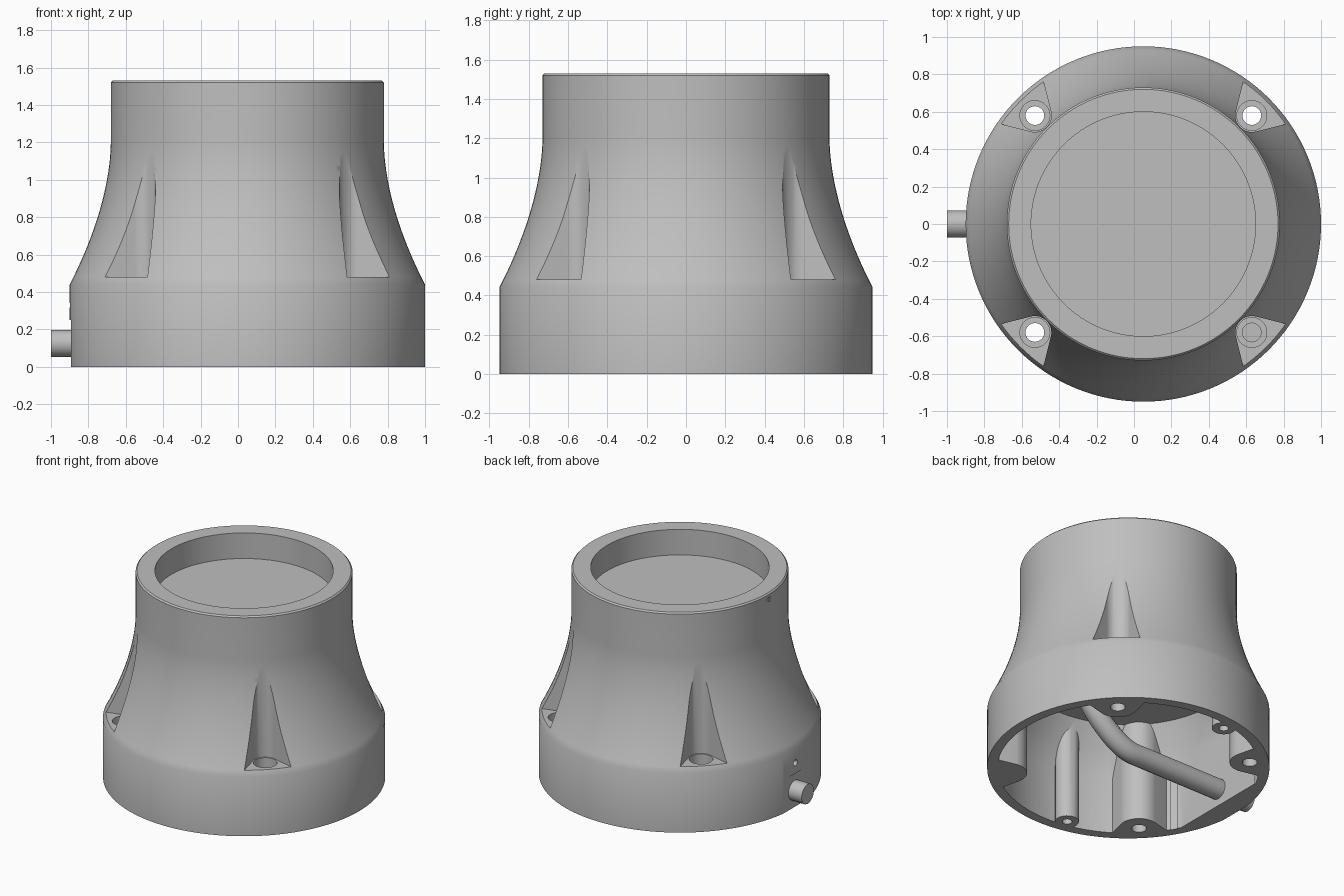
import bpy, bmesh
from math import sin, cos, tan, pi, radians
from mathutils import Matrix, Vector

if "Cube" in bpy.data.objects:
    bpy.data.objects.remove(bpy.data.objects["Cube"])

AXIS = Vector((0.05, 0, 0))      # centre line of the housing
DIAGONALS = [pi / 4 + i * pi / 2 for i in range(4)]
SCREW_R = 0.82                   # radius of the mounting screw circle

grey = bpy.data.materials.new("light_grey")
grey.use_nodes = True
grey.diffuse_color = (0.52, 0.52, 0.52, 1)
grey.node_tree.nodes["Principled BSDF"].inputs["Base Color"].default_value = grey.diffuse_color


def finish(bm, name, place=Matrix()):
    bmesh.ops.transform(bm, matrix=Matrix.Translation(AXIS) @ place, verts=bm.verts)
    bmesh.ops.recalc_face_normals(bm, faces=bm.faces)
    mesh = bpy.data.meshes.new(name)
    bm.to_mesh(mesh)
    bm.free()
    mesh.materials.append(grey)
    obj = bpy.data.objects.new(name, mesh)
    bpy.context.collection.objects.link(obj)
    return obj


def lathe(name, profile, steps=128):
    bm = bmesh.new()
    verts = [bm.verts.new((r, 0, z)) for r, z in profile]
    edges = [bm.edges.new(pair) for pair in zip(verts, verts[1:])]
    bmesh.ops.spin(bm, geom=verts + edges, cent=(0, 0, 0), axis=(0, 0, 1),
                   angle=2 * pi, steps=steps)
    bmesh.ops.remove_doubles(bm, verts=bm.verts, dist=1e-4)
    return finish(bm, name)


def cylinder(name, x, y, radius, z0, z1, sides=32):
    bm = bmesh.new()
    bmesh.ops.create_cone(bm, cap_ends=True, segments=sides, radius1=radius,
                          radius2=radius, depth=z1 - z0)
    return finish(bm, name, Matrix.Translation((x, y, (z0 + z1) / 2)))


def side_drill(name, z, radius, x0, x1, sides):
    """Prism lying along x, for cuts in the cable side."""
    bm = bmesh.new()
    bmesh.ops.create_cone(bm, cap_ends=True, segments=sides, radius1=radius,
                          radius2=radius, depth=x1 - x0)
    place = Matrix.Translation(((x0 + x1) / 2, 0, z)) @ Matrix.Rotation(pi / 2, 4, 'Y')
    return finish(bm, name, place)


def box(name, x0, x1, y, z0, z1):
    bm = bmesh.new()
    bmesh.ops.create_cube(bm, size=1)
    place = Matrix.Translation(((x0 + x1) / 2, 0, (z0 + z1) / 2))
    return finish(bm, name, place @ Matrix.Diagonal((x1 - x0, 2 * y, z1 - z0, 1)))


def flared_slot(name, radius, z0, z1, angle):
    """Round-nosed prism that widens outwards around a screw."""
    flare = radians(31)
    start, n = pi / 2 + flare, 16
    arc = [start + (2 * pi - 2 * start) * i / n for i in range(n + 1)]
    pts = [(SCREW_R + radius * cos(a), radius * sin(a)) for a in arc]
    wide = pts[0][1] + (1.2 - pts[0][0]) * tan(flare)
    pts += [(1.2, -wide), (1.2, wide)]
    bm = bmesh.new()
    face = bm.faces.new([bm.verts.new((x, y, z0)) for x, y in pts])
    top = bmesh.ops.extrude_face_region(bm, geom=[face])["geom"]
    bmesh.ops.translate(bm, vec=(0, 0, z1 - z0),
                        verts=[g for g in top if isinstance(g, bmesh.types.BMVert)])
    return finish(bm, name, Matrix.Rotation(angle, 4, 'Z'))


def cut(target, cutter):
    mod = target.modifiers.new("cut", 'BOOLEAN')
    mod.operation, mod.solver, mod.object = 'DIFFERENCE', 'EXACT', cutter
    bpy.context.view_layer.objects.active = target
    bpy.ops.object.modifier_apply(modifier=mod.name)
    bpy.data.objects.remove(cutter)


def smooth(obj, degrees=30):
    bpy.ops.object.select_all(action='DESELECT')
    obj.select_set(True)
    bpy.context.view_layer.objects.active = obj
    bpy.ops.object.shade_smooth_by_angle(angle=radians(degrees))


# Housing: straight base, concave flare, neck with a shallow round recess
profile = [(0, 0), (0.95, 0)]
for i in range(20):
    t = i / 19
    profile.append((0.73 + 0.22 * (1 - t) ** 1.78, 0.44 + 0.76 * t))
profile += [(0.73, 1.52), (0.72, 1.53), (0.6, 1.53), (0.6, 1.34), (0, 1.34)]
housing = lathe("housing", profile)

# Cavity underneath, leaving bosses round the screws and a flat cable wall
cavity = lathe("cavity_cutter", [(0, -0.1), (0.88, -0.1), (0.88, 0.42),
                                 (0.8, 0.6), (0.72, 0.75), (0, 0.75)])
COVER_SCREWS = [(-0.15, 0.82), (-0.15, -0.82)]
for a in DIAGONALS:
    cut(cavity, flared_slot("boss", 0.135, -0.2, 1, a))
for x, y in COVER_SCREWS:
    cut(cavity, cylinder("small_boss", x, y, 0.08, -0.2, 1))
cut(cavity, box("cable_wall", -1.1, -0.79, 0.6, -0.2, 1))
cut(housing, cavity)

# Screw pockets with counterbores and through holes
for a in DIAGONALS:
    x, y = SCREW_R * cos(a), SCREW_R * sin(a)
    cut(housing, flared_slot("pocket", 0.088, 0.48, 1.3, a))
    cut(housing, cylinder("counterbore", x, y, 0.08, 0.4, 0.6))
    cut(housing, cylinder("screw_hole", x, y, 0.05, -0.1, 0.5))
for x, y in COVER_SCREWS:
    cut(housing, cylinder("cover_hole", x, y, 0.033, -0.1, 0.3))

# Cable side: small flat, vent hole and index notch at the top
cut(housing, box("flat", -1.1, -0.942, 0.3, -0.1, 0.25))
cut(housing, side_drill("vent_hole", 0.33, 0.022, -1.1, -0.88, 16))
cut(housing, side_drill("index_notch", 1.485, 0.025, -0.8, -0.722, 3))
smooth(housing)

# Cable entering from the side and bending up inside
curve = bpy.data.curves.new("cable", 'CURVE')
curve.dimensions = '3D'
curve.bevel_depth, curve.bevel_resolution, curve.use_fill_caps = 0.073, 6, True
spline = curve.splines.new('NURBS')
path = [(-1, 0.125), (-0.5, 0.125), (-0.1, 0.125), (0.1, 0.125),
        (0.35, 0.32), (0.45, 0.5), (0.45, 0.78)]
spline.points.add(len(path) - 1)
for p, (x, z) in zip(spline.points, path):
    p.co = (x, 0, z, 1)
spline.order_u, spline.use_endpoint_u, spline.resolution_u = 3, True, 10
curve.materials.append(grey)
cable = bpy.data.objects.new("cable", curve)
bpy.context.collection.objects.link(cable)
bpy.ops.object.select_all(action='DESELECT')
cable.select_set(True)
bpy.context.view_layer.objects.active = cable
bpy.ops.object.convert(target='MESH')
smooth(bpy.context.view_layer.objects.active, 40)
